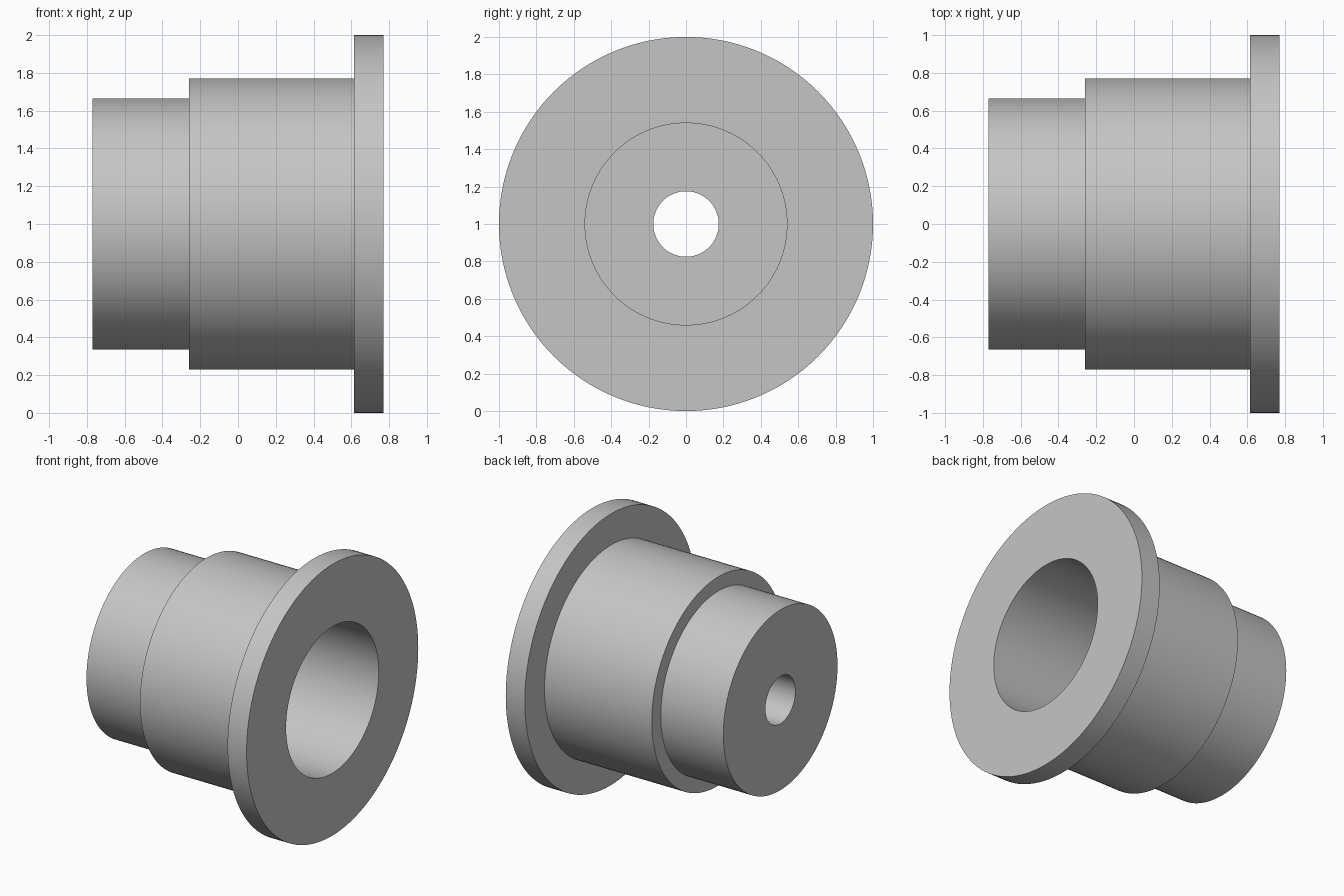
import bpy, bmesh, math
from mathutils import Vector

cube = bpy.data.objects.get("Cube")
if cube:
    bpy.data.objects.remove(cube, do_unlink=True)

# Plain grey finish
grey = bpy.data.materials.new("light grey")
grey.use_nodes = True
colour = (0.56, 0.56, 0.56, 1)
grey.diffuse_color = colour
grey.node_tree.nodes["Principled BSDF"].inputs["Base Color"].default_value = colour

# Half section (position along x, radius)
LEFT, STEP, FLANGE, RIGHT = -0.77, -0.26, 0.615, 0.77
BORE_FLOOR = -0.34
SMALL_HOLE, BORE = 0.175, 0.54
profile = [
    (LEFT, SMALL_HOLE), (LEFT, 0.665),       # narrow end
    (STEP, 0.665), (STEP, 0.77),             # shoulder
    (FLANGE, 0.77), (FLANGE, 1.0),           # flange back
    (RIGHT, 1.0), (RIGHT, BORE),             # flange face
    (BORE_FLOOR, BORE), (BORE_FLOOR, SMALL_HOLE),  # wide bore and its floor
]

# Revolve the section around the x axis
bm = bmesh.new()
verts = [bm.verts.new((x, 0, r)) for x, r in profile]
edges = [bm.edges.new((v, verts[(i + 1) % len(verts)])) for i, v in enumerate(verts)]
bmesh.ops.spin(bm, geom=verts + edges, cent=Vector(), axis=Vector((1, 0, 0)),
               angle=math.tau, steps=128, use_merge=True)
bmesh.ops.remove_doubles(bm, verts=bm.verts, dist=1e-5)
bmesh.ops.recalc_face_normals(bm, faces=bm.faces)
mesh = bpy.data.meshes.new("flanged_bushing")
bm.to_mesh(mesh)
bm.free()
mesh.materials.append(grey)

bushing = bpy.data.objects.new("flanged_bushing", mesh)
bushing.location.z = 1
bpy.context.collection.objects.link(bushing)

# Smooth round walls, sharp rims
bpy.ops.object.select_all(action="DESELECT")
bushing.select_set(True)
bpy.context.view_layer.objects.active = bushing
bpy.ops.object.shade_smooth_by_angle(angle=math.radians(30))
